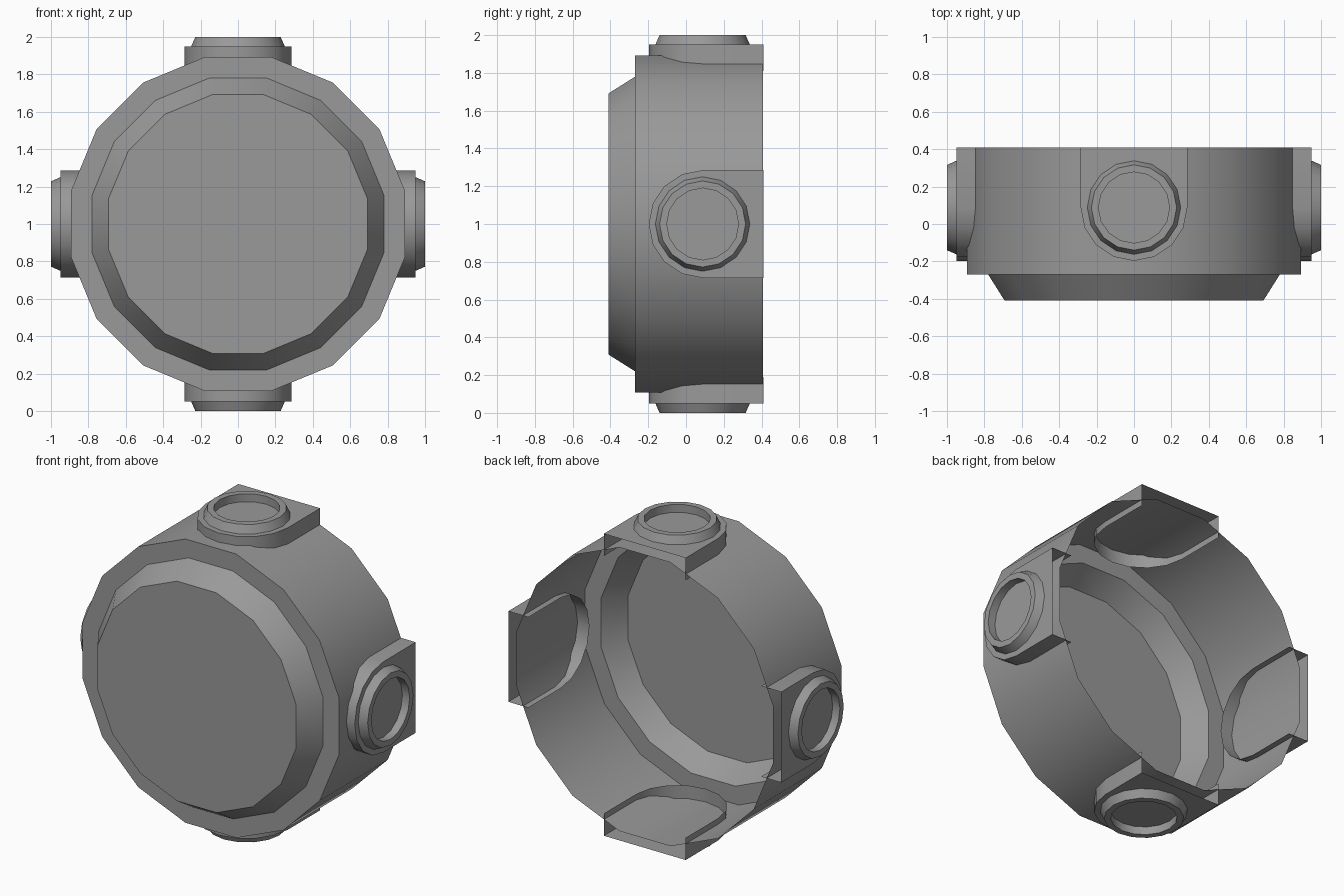
import bpy, bmesh, math
from mathutils import Matrix, Vector

if "Cube" in bpy.data.objects:
    bpy.data.objects.remove(bpy.data.objects["Cube"])

N = 16            # sides of every round part
PORT_Y = 0.088    # centre of the side ports along the depth
BACK = 0.41       # open back plane
CENTRE = Matrix.Translation((0, 0, 1))

grey = bpy.data.materials.new("dark_grey")
grey.diffuse_color = (0.32, 0.32, 0.32, 1)
grey.use_nodes = True
grey.node_tree.nodes["Principled BSDF"].inputs["Base Color"].default_value = grey.diffuse_color


def loft(name, loops, matrix, cap_end=False):
    """Bridge equal-length point loops into a shell, optionally closing the last."""
    bm = bmesh.new()
    rings = [[bm.verts.new(matrix @ Vector(p)) for p in loop] for loop in loops]
    for a, b in zip(rings, rings[1:]):
        for i in range(len(a)):
            # the port blocks have no wall across the open back
            j = (i + 1) % len(a)
            if a[i].co.y > BACK - 0.001 and a[j].co.y > BACK - 0.001:
                continue
            bm.faces.new((a[i], a[j], b[j], b[i]))
    if cap_end:
        bm.faces.new(rings[-1])
    mesh = bpy.data.meshes.new(name)
    bm.to_mesh(mesh)
    bm.free()
    mesh.materials.append(grey)
    ob = bpy.data.objects.new(name, mesh)
    bpy.context.collection.objects.link(ob)
    bpy.ops.object.select_all(action='DESELECT')
    ob.select_set(True)
    bpy.context.view_layer.objects.active = ob
    bpy.ops.object.shade_smooth_by_angle(angle=math.radians(30))


def circle(r, h, phase=0.0, y=0.0):
    return [(r * math.cos(phase + math.tau * i / N),
             y + r * math.sin(phase + math.tau * i / N), h) for i in range(N)]


def u_shape(h):
    """Half circle towards the front, straight sides running to the back."""
    arc = [(0.285 * math.cos(math.pi + math.tau * i / N),
            PORT_Y + 0.285 * math.sin(math.pi + math.tau * i / N), h)
           for i in range(N // 2 + 1)]
    return arc + [(0.285, BACK, h), (-0.285, BACK, h)]


# Open-backed drum with stepped, bevelled front
profile = [(0.91, -BACK + 0.002), (0.91, 0.27), (0.795, 0.27), (0.705, 0.41)]
loft("housing", [circle(r, h, math.pi / N) for r, h in profile],
     CENTRE @ Matrix.Rotation(math.pi / 2, 4, 'X'), cap_end=True)

# Four rounded port blocks pushed through the drum wall, each with a tapered rim
for k, side in enumerate(["top", "right", "bottom", "left"]):
    m = CENTRE @ Matrix.Rotation(k * math.pi / 2, 4, 'Y')
    loft(side + "_port_block", [u_shape(0.81), u_shape(0.95)], m, cap_end=True)
    rim = [(0.25, 0.95), (0.228, 1.0), (0.19, 1.0), (0.19, 0.95)]
    loft(side + "_port_rim", [circle(r, h, y=PORT_Y) for r, h in rim], m)
